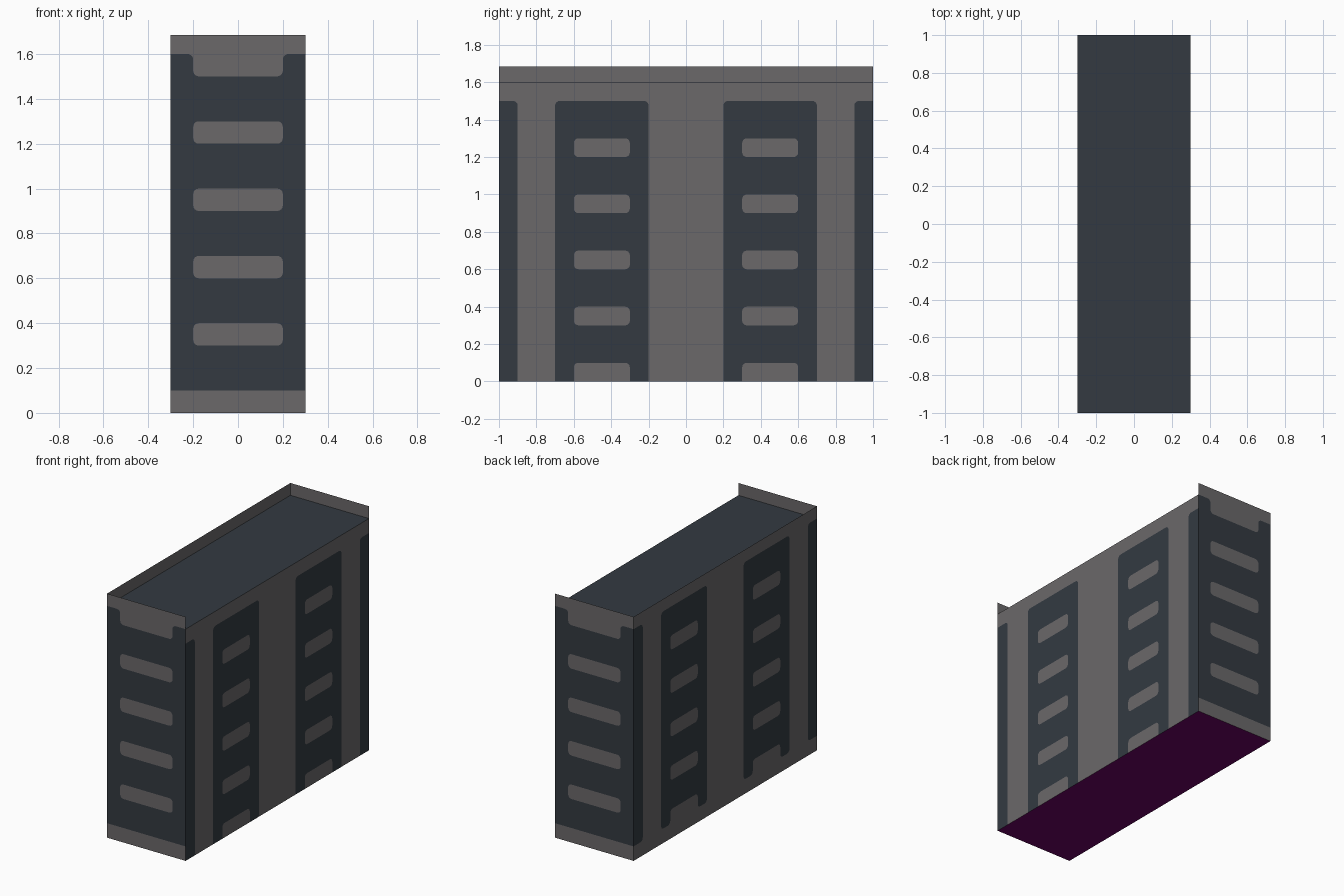
import bpy, math
from mathutils import Vector
from mathutils.geometry import delaunay_2d_cdt

if "Cube" in bpy.data.objects:
    bpy.data.objects.remove(bpy.data.objects["Cube"])

HX, HY, TOP, ROOF = 0.3, 1.0, 1.685, 1.6
CONCRETE, SLATE, BASE = 0, 1, 2


def material(name, rgb):
    m = bpy.data.materials.new(name)
    m.diffuse_color = (*rgb, 1)
    m.use_nodes = True
    m.node_tree.nodes["Principled BSDF"].inputs["Base Color"].default_value = m.diffuse_color
    return m


mats = [material("concrete grey", (0.145, 0.138, 0.142)),
        material("dark slate", (0.033, 0.042, 0.053)),
        material("dark purple", (0.140, 0.001, 0.126))]


def make_object(name, verts, faces, indices):
    me = bpy.data.meshes.new(name)
    me.from_pydata(verts, [], faces)
    for m in mats:
        me.materials.append(m)
    for p, i in zip(me.polygons, indices):
        p.material_index = i
    ob = bpy.data.objects.new(name, me)
    bpy.context.collection.objects.link(ob)
    return ob


def rounded(u0, u1, z0, z1, corners=(1, 1, 1, 1), r=0.025):
    """Rectangle outline; corners = rounded flags for bl, br, tr, tl."""
    pts = []
    spots = [(u0, z0, 1, 1), (u1, z0, -1, 1), (u1, z1, -1, -1), (u0, z1, 1, -1)]
    for k, (u, z, su, sz) in enumerate(spots):
        if not corners[k]:
            pts.append(Vector((u, z)))
            continue
        for s in range(5):
            a = math.pi * (1 + k / 2 + s / 8)
            pts.append(Vector((u + su * r + r * math.cos(a), z + sz * r + r * math.sin(a))))
    return pts


def wall(name, half, height, shapes, place):
    """Flat wall cut into coloured regions; later shapes cover earlier ones."""
    shapes = [(rounded(-half, half, 0, height, (0, 0, 0, 0)), CONCRETE)] + shapes
    verts, loops = [], []
    for pts, _ in shapes:
        loops.append(list(range(len(verts), len(verts) + len(pts))))
        verts += pts
    v, _, f, _, _, origin = delaunay_2d_cdt(verts, [], loops, 1, 1e-5)
    make_object(name, [place(p.x, p.y) for p in v], f,
                [shapes[max(o)][1] if o else CONCRETE for o in origin])


# End walls: slate field, four windows and a notched top edge
def end_shapes():
    s = [(rounded(-HX, HX, 0.1, 1.56, (0, 0, 0, 0)), SLATE),
         (rounded(-HX, -0.2, 0.1, 1.6, (0, 0, 1, 0)), SLATE),
         (rounded(0.2, HX, 0.1, 1.6, (0, 0, 0, 1)), SLATE),
         (rounded(-0.2, 0.2, 1.5, 1.6, (1, 1, 0, 0)), CONCRETE)]
    for i in range(4):
        z = 0.3 + 0.3 * i
        s.append((rounded(-0.2, 0.2, z, z + 0.1), CONCRETE))
    return s


# Long walls: two window bays and a slate strip at each corner
def side_shapes(z0):
    b = 1 if z0 > 0 else 0          # raised bays have rounded feet
    z1 = z0 + 1.5
    s = [(rounded(-HY, -0.9, z0, z1, (0, b, 1, 0)), SLATE),
         (rounded(0.9, HY, z0, z1, (b, 0, 0, 1)), SLATE)]
    for c in (-0.45, 0.45):
        s += [(rounded(c - 0.25, c + 0.25, z0 + 0.04, z1, (0, 0, 1, 1)), SLATE),
              (rounded(c - 0.25, c - 0.15, z0, z0 + 0.2, (b, b, 0, 0)), SLATE),
              (rounded(c + 0.15, c + 0.25, z0, z0 + 0.2, (b, b, 0, 0)), SLATE),
              (rounded(c - 0.15, c + 0.15, z0, z0 + 0.1, (0, 0, 1, 1)), CONCRETE)]
        if b:                       # clear the corners outside the rounded feet
            s = s[:-4] + [(rounded(c - 0.25, c + 0.25, z0 + 0.04, z1, (0, 0, 1, 1)), SLATE)] + s[-3:]
        for i in range(4):
            z = z0 + 0.3 + 0.3 * i
            s.append((rounded(c - 0.15, c + 0.15, z, z + 0.1), CONCRETE))
    return s


wall("front_wall", HX, TOP, end_shapes(), lambda u, z: (u, -HY, z))
wall("back_wall", HX, TOP, end_shapes(), lambda u, z: (-u, HY, z))
# The right wall stops at the roof; the others rise as a parapet
wall("right_wall", HY, ROOF, side_shapes(0.0), lambda u, z: (HX, u, z))
wall("left_wall", HY, TOP, side_shapes(0.1), lambda u, z: (-HX, -u, z))

# Roof and underside
for name, z, order, col in (("roof", ROOF, (0, 1, 2, 3), SLATE),
                            ("underside", 0.0, (3, 2, 1, 0), BASE)):
    make_object(name, [(-HX, -HY, z), (HX, -HY, z), (HX, HY, z), (-HX, HY, z)],
                [order], [col])
